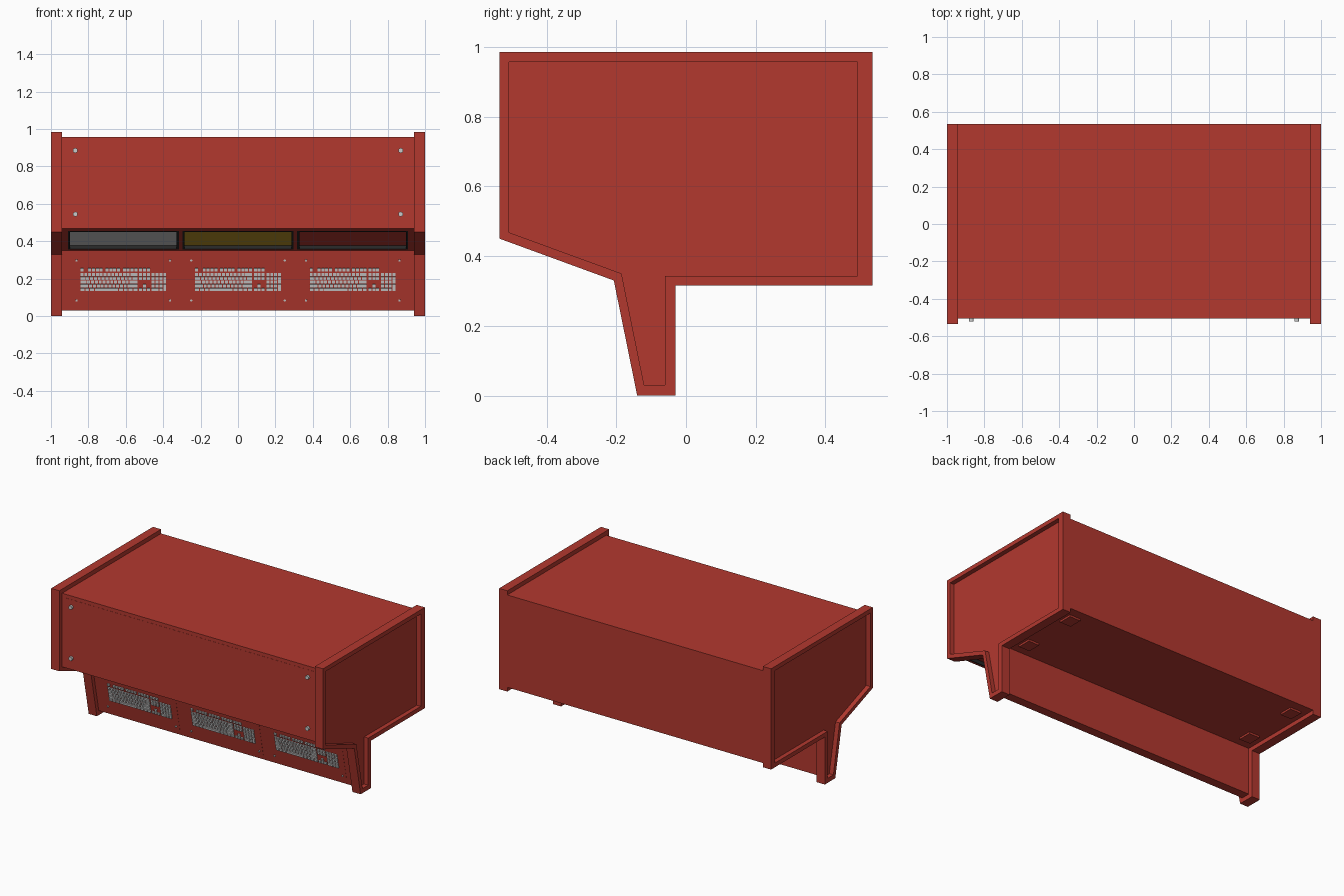
import bpy, bmesh
from math import hypot
from mathutils import Matrix, Vector

if "Cube" in bpy.data.objects:
    bpy.data.objects.remove(bpy.data.objects["Cube"])


def material(name, rgb):
    m = bpy.data.materials.new(name)
    m.diffuse_color = (*rgb, 1)
    m.use_nodes = True
    m.node_tree.nodes["Principled BSDF"].inputs["Base Color"].default_value = m.diffuse_color
    return m


RED = material("red_paint", (0.45, 0.04, 0.028))
BLACK = material("black_trim", (0.02, 0.02, 0.02))
AMBER = material("amber_pane", (0.5, 0.3, 0.02))


def finish(name, bm, mat=None):
    bmesh.ops.recalc_face_normals(bm, faces=bm.faces[:])
    me = bpy.data.meshes.new(name)
    bm.to_mesh(me)
    bm.free()
    ob = bpy.data.objects.new(name, me)
    bpy.context.collection.objects.link(ob)
    if mat:
        me.materials.append(mat)
    return ob


def loft(name, loops, mat):
    """Solid through successive (profile, x) loops, capped at both ends."""
    bm = bmesh.new()
    rings = [[bm.verts.new((x, y, z)) for y, z in prof] for prof, x in loops]
    for a, b in zip(rings, rings[1:]):
        for i in range(len(a)):
            j = (i + 1) % len(a)
            bm.faces.new((a[i], a[j], b[j], b[i]))
    bm.faces.new(rings[0])
    bm.faces.new(rings[-1])
    return finish(name, bm, mat)


def face_frame(low, top):
    """Local axes on a tilted front face: x, up the face, outward; plus its length."""
    v = Vector((0, top[0] - low[0], top[1] - low[1])).normalized()
    n = Vector((1, 0, 0)).cross(v)
    m = Matrix(((1, 0, 0, 0), (0, v.y, n.y, low[0]), (0, v.z, n.z, low[1]), (0, 0, 0, 1)))
    return m, hypot(top[0] - low[0], top[1] - low[1])


def box(bm, frame, x0, x1, v0, v1, n0, n1):
    c = Matrix.Translation(((x0 + x1) / 2, (v0 + v1) / 2, (n0 + n1) / 2))
    s = Matrix.Diagonal((x1 - x0, v1 - v0, n1 - n0, 1))
    bmesh.ops.create_cube(bm, size=1, matrix=frame @ c @ s)


def stud(bm, frame, x, v, r, h):
    bmesh.ops.create_cone(bm, cap_ends=True, segments=12, radius1=r, radius2=r, depth=h,
                          matrix=frame @ Matrix.Translation((x, v, h / 2 - 0.001)))


# Side panels: outer outline with a recessed outer face
outer = [(-0.535, 0.985), (0.535, 0.985), (0.535, 0.315), (-0.03, 0.315),
         (-0.03, 0), (-0.14, 0), (-0.207, 0.33), (-0.535, 0.45)]
inner = [(-0.508, 0.957), (0.492, 0.957), (0.492, 0.343), (-0.06, 0.343),
         (-0.06, 0.03), (-0.12, 0.03), (-0.185, 0.35), (-0.508, 0.468)]
for side, s in (("left", -1), ("right", 1)):
    loft(side + "_side_panel",
         [(outer, s * 0.94), (outer, s), (inner, s), (inner, s * 0.97)], RED)

# Main body, flush with the panels at the back
body_profile = [(-0.505, 0.957), (0.535, 0.957), (0.535, 0.343)] + inner[3:7] + [(-0.505, 0.468)]
body = loft("body", [(body_profile, -0.94), (body_profile, 0.94)], RED)

upper, _ = face_frame((-0.505, 0.468), (-0.505, 0.957))
slope, _ = face_frame((-0.185, 0.35), (-0.505, 0.468))
lower, _ = face_frame((-0.12, 0.03), (-0.185, 0.35))
CENTRES = (-0.613, 0, 0.613)
HW, V0, V1, DEPTH = 0.297, 0.018, 0.305, 0.022

# Screen recesses cut into the sloping face
bm = bmesh.new()
for c in CENTRES:
    box(bm, slope, c - HW, c + HW, V0, V1, -DEPTH, 0.05)
cutter = finish("screen_cutter", bm)
cutter.hide_render = True
mod = body.modifiers.new("recesses", 'BOOLEAN')
mod.operation, mod.solver, mod.object = 'DIFFERENCE', 'EXACT', cutter
deps = bpy.context.evaluated_depsgraph_get()
cut_mesh = bpy.data.meshes.new_from_object(body.evaluated_get(deps))
body.modifiers.clear()
body.data = cut_mesh
bpy.data.objects.remove(cutter)

# Screens: black bezels around coloured panes
T = 0.012
for c, name, mat in zip(CENTRES, ("grey", "amber", "red"), (None, AMBER, RED)):
    bm = bmesh.new()
    box(bm, slope, c - HW, c + HW, V0, V0 + T, -DEPTH, 0.002)
    box(bm, slope, c - HW, c + HW, V1 - T, V1, -DEPTH, 0.002)
    for x in (c - HW, c + HW - T):
        box(bm, slope, x, x + T, V0 + T, V1 - T, -DEPTH, 0.002)
    finish(name + "_screen_bezel", bm, BLACK)
    bm = bmesh.new()
    box(bm, slope, c - HW + T, c + HW - T, V0 + T, V1 - T, -DEPTH, -DEPTH + 0.004)
    finish(name + "_screen_pane", bm, mat)

# Upper front plate with four studs
bm = bmesh.new()
box(bm, upper, -0.92, 0.92, 0.03, 0.465, -0.002, 0.001)
finish("upper_front_plate", bm, RED)
bm = bmesh.new()
for x in (-0.87, 0.87):
    for z in (0.545, 0.885):
        stud(bm, upper, x, z - 0.468, 0.013, 0.016)
finish("upper_studs", bm)

# Keyboard layout in key units: (column, row, width, height)
rows = [[1] * 13 + [2], [1.5] + [1] * 12 + [1.5], [1.75] + [1] * 11 + [2.25],
        [2.25] + [1] * 10 + [2.75], [1.25] * 3 + [6.25] + [1.25] * 4]
keys = [(0, 0, 1, 1)]
keys += [(start + i, 0, 1, 1) for start in (2, 6.5, 11) for i in range(4)]
for r, widths in enumerate(rows):
    x = 0
    for w in widths:
        keys.append((x, r + 1.25, w, 1))
        x += w
keys += [(15.25 + i, r, 1, 1) for r in (0, 1.25, 2.25, 5.25) for i in range(3)]
keys.append((16.25, 4.25, 1, 1))
keys += [(18.5 + i, r + 1.25, 1, 1) for r in range(4) for i in range(3)]
keys += [(21.5, 1.25, 1, 1), (21.5, 2.25, 1, 2), (21.5, 4.25, 1, 2),
         (18.5, 5.25, 2, 1), (20.5, 5.25, 1, 1)]

# Three keyboards on the lower face, each on a thin plate with four screws
U, GAP, TOP = 0.0206, 0.0025, 0.233
for c, name in zip(CENTRES, ("left", "middle", "right")):
    bm = bmesh.new()
    box(bm, lower, c - 0.275, c + 0.275, 0.03, 0.3, -0.002, 0.001)
    finish(name + "_keyboard_plate", bm, RED)
    bm = bmesh.new()
    for x, r, w, h in keys:
        x0 = c + (x - 11.25) * U
        box(bm, lower, x0 + GAP, x0 + w * U - GAP,
            TOP - (r + h) * U + GAP, TOP - r * U - GAP, 0, 0.008)
    finish(name + "_keys", bm)
    bm = bmesh.new()
    for dx in (-0.25, 0.25):
        for v in (0.055, 0.273):
            stud(bm, lower, c + dx, v, 0.006, 0.008)
    finish(name + "_plate_screws", bm)

# Feet under the rear of the body
bm = bmesh.new()
for x in (-0.855, 0.855):
    for y in (0.05, 0.43):
        box(bm, Matrix(), x - 0.04, x + 0.04, y - 0.045, y + 0.045, 0.33, 0.345)
finish("feet", bm, RED)
